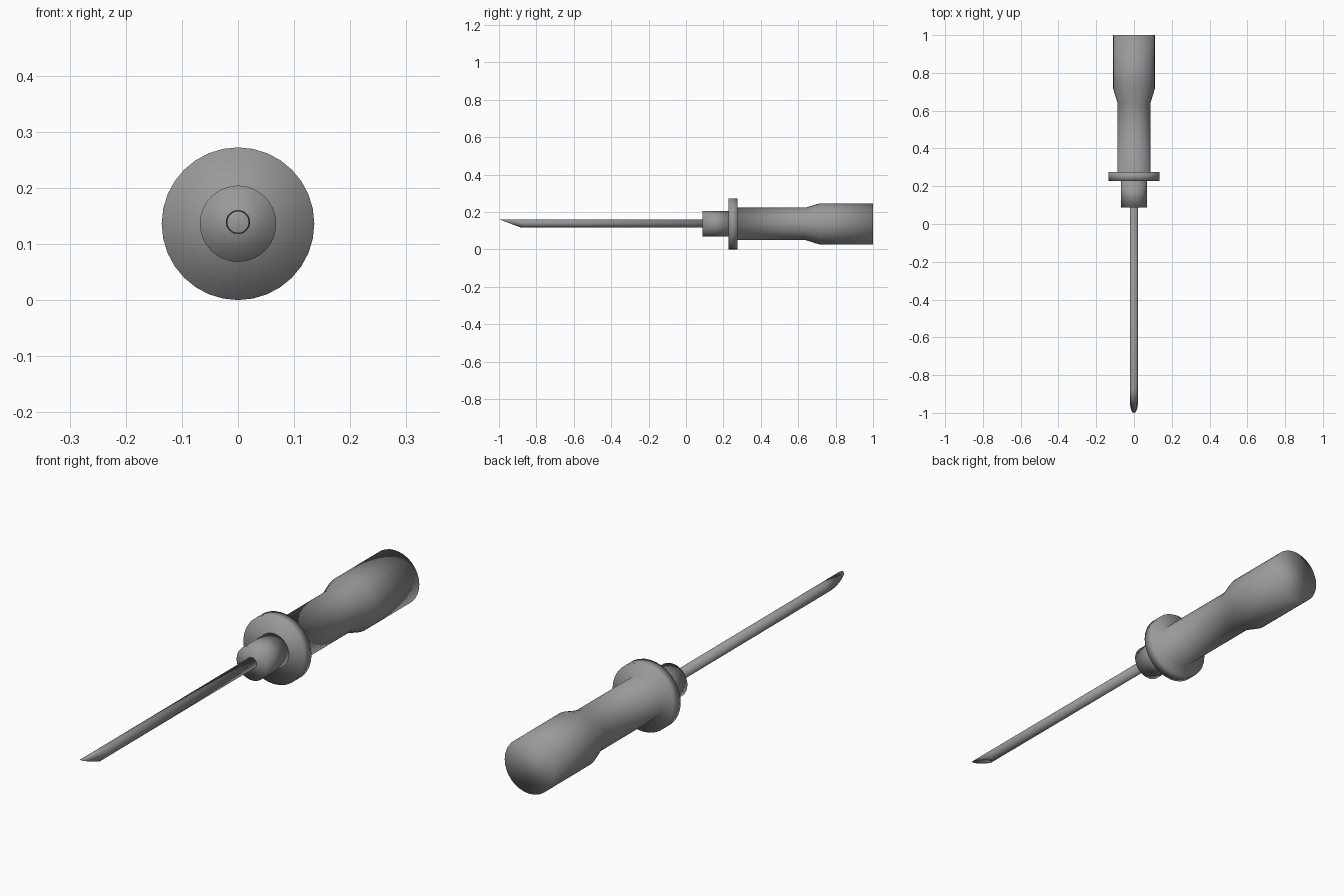
import bpy, bmesh
from math import sin, cos, pi

if "Cube" in bpy.data.objects:
    bpy.data.objects.remove(bpy.data.objects["Cube"])

# Dark grey finish
grey = bpy.data.materials.new("dark_grey")
grey.diffuse_color = (0.32, 0.32, 0.32, 1)
grey.use_nodes = True
grey.node_tree.nodes["Principled BSDF"].inputs["Base Color"].default_value = grey.diffuse_color


def lathe(name, profile, axis_z=0.136, sides=32, closed=False, slant=None):
    """Solid turned around the y axis from (y, radius) points.
    closed joins the last ring to the first (a tube); otherwise ends are capped.
    slant(y, z) shifts points along y to cut an angled tip."""
    bm = bmesh.new()
    rings = []
    for y, r in profile:
        ring = []
        for k in range(sides):
            a = 2 * pi * k / sides
            z = r * sin(a)
            yy = slant(y, z) if slant else y
            ring.append(bm.verts.new((r * cos(a), yy, axis_z + z)))
        rings.append(ring)
    pairs = list(zip(rings, rings[1:]))
    if closed:
        pairs.append((rings[-1], rings[0]))
    else:
        bm.faces.new(rings[0])
        bm.faces.new(rings[-1])
    for a, b in pairs:
        for k in range(sides):
            n = (k + 1) % sides
            bm.faces.new((a[k], a[n], b[n], b[k]))
    bmesh.ops.recalc_face_normals(bm, faces=bm.faces)
    for f in bm.faces:
        f.smooth = True
    mesh = bpy.data.meshes.new(name)
    bm.to_mesh(mesh)
    bm.free()
    mesh.materials.append(grey)
    obj = bpy.data.objects.new(name, mesh)
    bpy.context.collection.objects.link(obj)
    return obj


# Thin hollow shaft with a slanted tip, longest along its upper side
R, WALL = 0.0215, 0.0025


def tip_cut(y, z):
    return y + 0.115 * (R - z) / (2 * R) if y < -0.9 else y


lathe("shaft", [(-1.0, R), (-0.87, R), (0.09, R),
                (0.09, R - WALL), (-0.87, R - WALL), (-1.0, R - WALL)],
      axis_z=0.139, closed=True, slant=tip_cut)

# Collar holding the shaft
lathe("collar", [(0.088, 0.068), (0.228, 0.068)])

# Handle: disc-shaped finger guard, then a grip that flares at the back
lathe("handle", [(0.228, 0.136), (0.275, 0.136), (0.275, 0.087),
                 (0.64, 0.087), (0.715, 0.11), (1.0, 0.11)])
